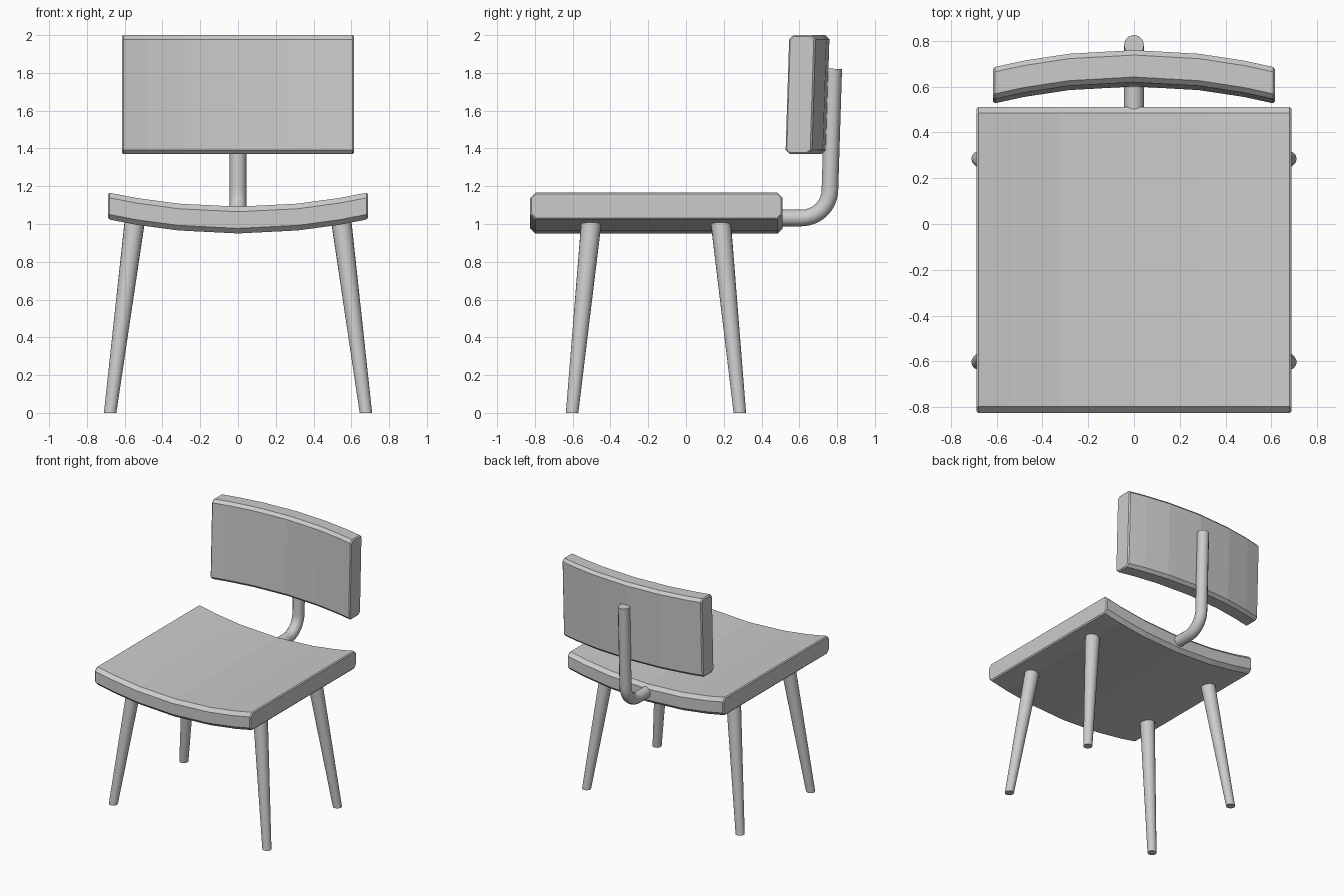
import bpy, bmesh, math
from mathutils import Vector

if "Cube" in bpy.data.objects:
    bpy.data.objects.remove(bpy.data.objects["Cube"])


def finish(name, bm):
    bmesh.ops.recalc_face_normals(bm, faces=bm.faces)
    mesh = bpy.data.meshes.new(name)
    bm.to_mesh(mesh)
    bm.free()
    obj = bpy.data.objects.new(name, mesh)
    bpy.context.collection.objects.link(obj)
    return obj


def smooth(obj):
    bpy.ops.object.select_all(action='DESELECT')
    obj.select_set(True)
    bpy.context.view_layer.objects.active = obj
    bpy.ops.object.shade_smooth_by_angle(angle=math.radians(35))


def chamfered(corners, c):
    """Cut every corner of a (y, z) outline by distance c."""
    pts = [Vector(p) for p in corners]
    out = []
    for i, p in enumerate(pts):
        for q in (pts[i - 1], pts[(i + 1) % len(pts)]):
            out.append(p + (q - p).normalized() * c)
    return out


def curved_panel(name, section, half, bend):
    """Sweep a (y, z) section along x, shifting it by bend towards the ends."""
    bm = bmesh.new()
    rings = []
    for f in (-1, -0.78, -0.46, 0, 0.46, 0.78, 1):
        s = Vector(bend) * f * f
        rings.append([bm.verts.new((half * f, p.x + s.x, p.y + s.y)) for p in section])
    n = len(section)
    for a, b in zip(rings, rings[1:]):
        for i in range(n):
            bm.faces.new((a[i], a[(i + 1) % n], b[(i + 1) % n], b[i]))
    bm.faces.new(rings[0])
    bm.faces.new(rings[-1])
    obj = finish(name, bm)
    # Small edge break on the two ends only
    bev = obj.modifiers.new("end_bevel", 'BEVEL')
    bev.width = 0.008
    bev.segments = 1
    bev.limit_method = 'ANGLE'
    bev.angle_limit = math.radians(60)
    return obj


# Seat, curved up at the sides
curved_panel("seat", chamfered([(-0.825, 0.95), (0.512, 0.95), (0.512, 1.092), (-0.825, 1.092)], 0.027),
             0.688, (0, 0.075))

# Backrest, curved forward at the sides and leaning slightly back
curved_panel("backrest", chamfered([(0.60, 1.37), (0.74, 1.37), (0.76, 2.0), (0.62, 2.0)], 0.022),
             0.615, (-0.075, 0))


# Tapered splayed legs, cut level at the floor
def leg(name, foot, top, height=1.02):
    bm = bmesh.new()
    bmesh.ops.create_cone(bm, cap_ends=True, segments=20, radius1=0.033, radius2=0.054, depth=height)
    for v in bm.verts:
        x, y = top if v.co.z > 0 else foot
        v.co += Vector((x, y, height / 2))
    smooth(finish(name, bm))


for side, sx in (("left", -1), ("right", 1)):
    leg("front_leg_" + side, (sx * 0.677, -0.603), (sx * 0.546, -0.50))
    leg("back_leg_" + side, (sx * 0.677, 0.285), (sx * 0.546, 0.183))

# Bent support tube between seat and backrest
R = 0.15
path = [(0.45, 1.032)]
for i in range(9):
    a = math.pi / 2 * i / 8
    path.append((0.612 + R * math.sin(a), 1.032 + R * (1 - math.cos(a))))
path.append((0.782, 1.822))

curve = bpy.data.curves.new("back_support_tube", 'CURVE')
curve.dimensions = '3D'
curve.bevel_depth = 0.044
curve.bevel_resolution = 4
curve.use_fill_caps = True
spline = curve.splines.new('POLY')
spline.points.add(len(path) - 1)
for pt, (y, z) in zip(spline.points, path):
    pt.co = (0, y, z, 1)
tube = bpy.data.objects.new("back_support_tube", curve)
bpy.context.collection.objects.link(tube)
bpy.ops.object.select_all(action='DESELECT')
tube.select_set(True)
bpy.context.view_layer.objects.active = tube
bpy.ops.object.convert(target='MESH')
smooth(bpy.context.view_layer.objects.active)
